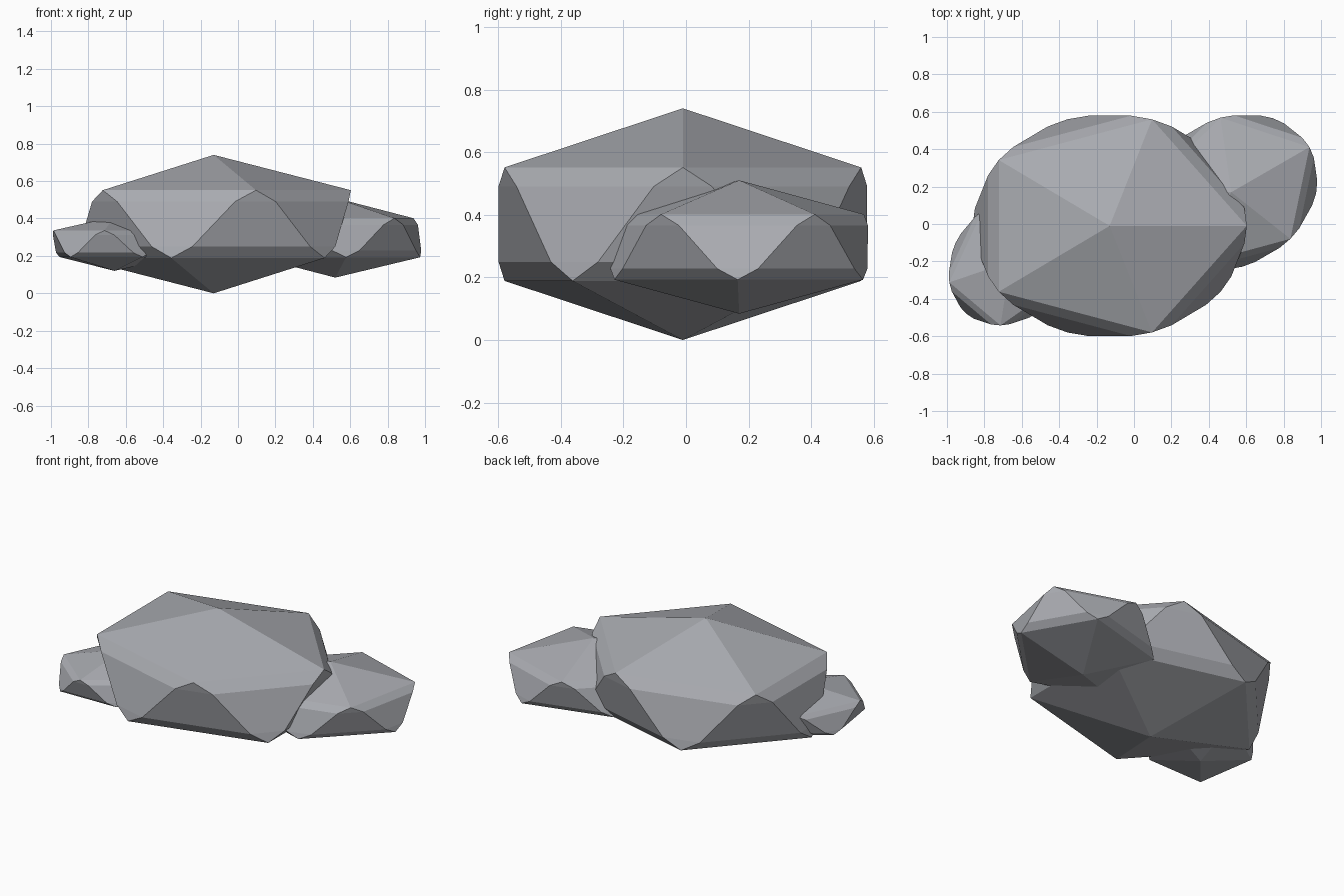
import bpy, bmesh
from math import radians, cos, sin
from mathutils import Matrix, Vector

cube = bpy.data.objects.get("Cube")
if cube:
    bpy.data.objects.remove(cube)

# Single stone colour
stone = bpy.data.materials.new("blue_grey_stone")
stone.use_nodes = True
colour = (0.40, 0.41, 0.44, 1)
stone.diffuse_color = colour
bsdf = next(n for n in stone.node_tree.nodes if n.type == 'BSDF_PRINCIPLED')
bsdf.inputs["Base Color"].default_value = colour
bsdf.inputs["Roughness"].default_value = 0.9


def polar(radius, degrees, z):
    a = radians(degrees)
    return Vector((radius * cos(a), radius * sin(a), z))


def boulder(name, centre, size, turn):
    """Faceted twenty-sided stone with chipped corners around its waist."""
    bm = bmesh.new()
    for side in (1, -1):
        bm.verts.new((0, 0, side))
        for k in range(5):
            angle = 72 * k + (0 if side > 0 else 36)
            bm.verts.new(polar(0.894, angle, 0.49 * side))
            for chip in (-9, 9):
                bm.verts.new(polar(0.89, angle + chip, 0.325 * side))
    hull = bmesh.ops.convex_hull(bm, input=bm.verts)
    bmesh.ops.dissolve_limit(bm, angle_limit=radians(1),
                             verts=bm.verts, edges=bm.edges)
    bm.transform(Matrix.Rotation(radians(turn), 4, 'Z') @ Matrix.Diagonal((*size, 1)))
    bmesh.ops.recalc_face_normals(bm, faces=bm.faces)
    mesh = bpy.data.meshes.new(name)
    bm.to_mesh(mesh)
    bm.free()
    mesh.materials.append(stone)
    obj = bpy.data.objects.new(name, mesh)
    obj.location = centre
    bpy.context.collection.objects.link(obj)


# Large boulder with two smaller ones sunk into its sides
boulder("main_boulder", (-0.13, -0.01, 0.37), (0.82, 0.67, 0.37), 0)
boulder("left_boulder", (0.52, 0.17, 0.297), (0.54, 0.44, 0.213), 30)
boulder("right_boulder", (-0.66, -0.2, 0.265), (0.41, 0.34, 0.145), 50)
